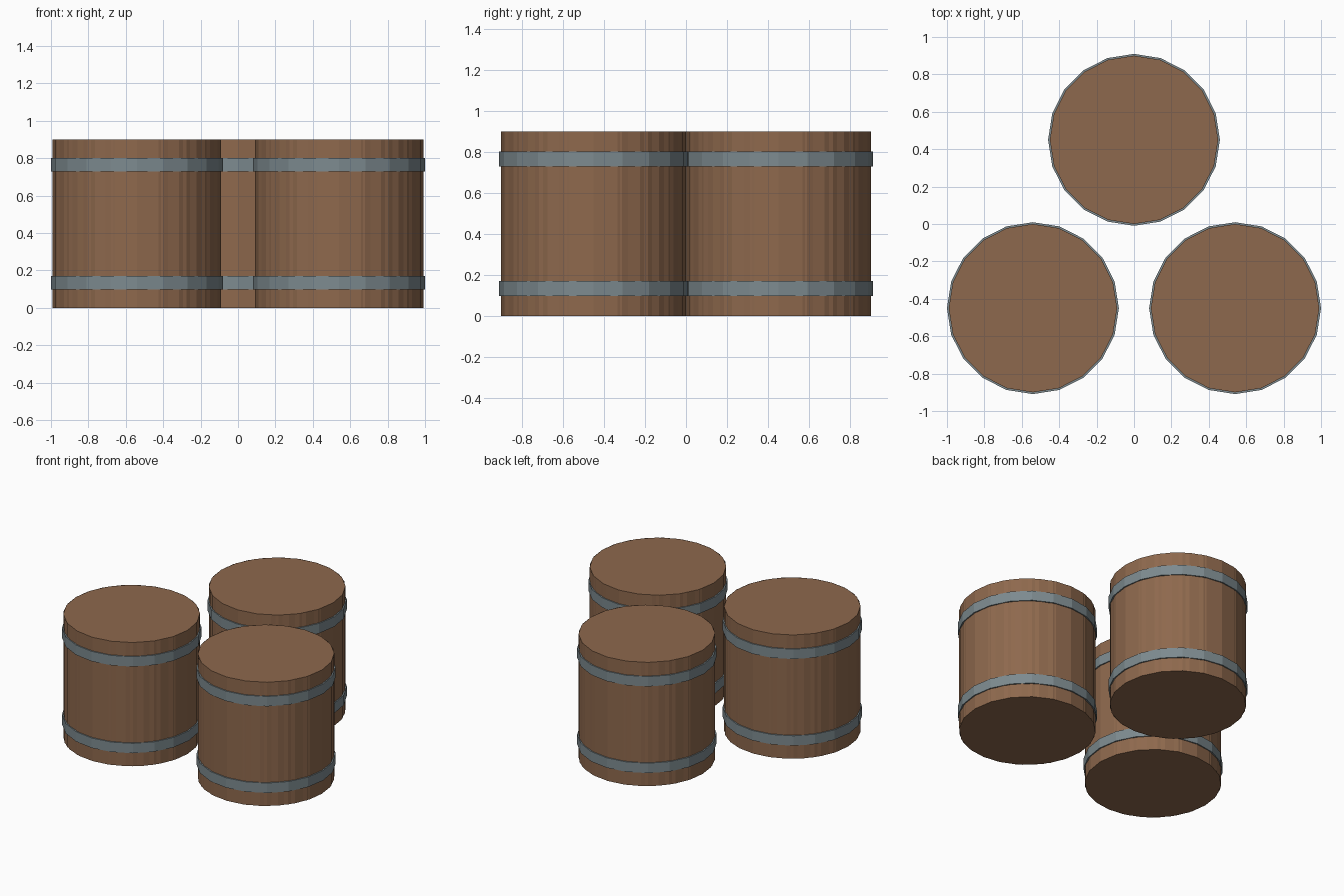
import bpy
import math

cube = bpy.data.objects.get("Cube")
if cube:
    bpy.data.objects.remove(cube, do_unlink=True)


def flat_material(name, colour):
    mat = bpy.data.materials.new(name)
    mat.use_nodes = True
    mat.diffuse_color = colour
    bsdf = next(n for n in mat.node_tree.nodes if n.type == 'BSDF_PRINCIPLED')
    bsdf.inputs["Base Color"].default_value = colour
    return mat


WOOD = flat_material("brown wood", (0.27, 0.14, 0.074, 1))
METAL = flat_material("grey metal", (0.205, 0.255, 0.275, 1))

RADIUS, BAND_RADIUS, SIDES = 0.45, 0.4595, 20
HEIGHT, BAND_HEIGHT = 0.9, 0.072


def drum(name, radius, height, centre, mat, sides=SIDES, cap='NGON'):
    bpy.ops.mesh.primitive_cylinder_add(
        vertices=sides, radius=radius, depth=height,
        end_fill_type=cap, location=centre)
    obj = bpy.context.object
    obj.name = name
    obj.data.materials.append(mat)
    return obj


def barrel(label, x, y):
    # Wooden body with closed top and bottom
    drum(label + "_barrel_body", RADIUS, HEIGHT, (x, y, HEIGHT / 2), WOOD)
    # Finer shell of staves that breaks up the flat sides
    drum(label + "_barrel_staves", RADIUS, HEIGHT, (x, y, HEIGHT / 2), WOOD,
         sides=24, cap='NOTHING')
    # Metal bands
    for level, z in (("lower", 0.135), ("upper", 0.765)):
        drum(f"{label}_barrel_{level}_band", BAND_RADIUS, BAND_HEIGHT,
             (x, y, z), METAL)


barrel("back", 0, 0.45)
barrel("front_left", 0.5405, -0.45)
barrel("front_right", -0.5405, -0.45)
